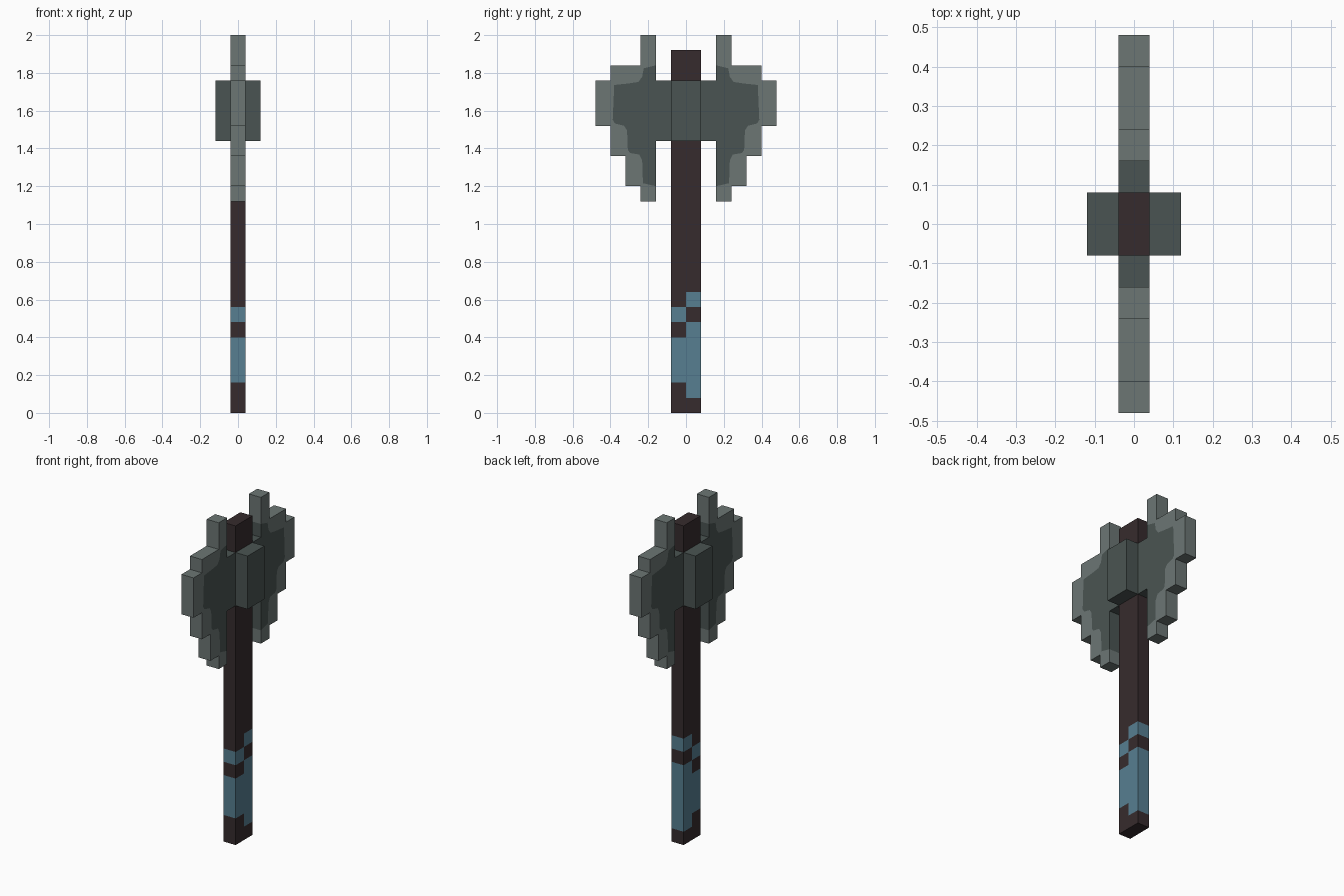
import bpy
import bmesh

cube = bpy.data.objects.get("Cube")
if cube:
    bpy.data.objects.remove(cube, do_unlink=True)


def material(name, hex_code):
    srgb = [int(hex_code[i:i + 2], 16) / 255 for i in (0, 2, 4)]
    colour = [((c + 0.055) / 1.055) ** 2.4 for c in srgb] + [1]
    mat = bpy.data.materials.new(name)
    mat.use_nodes = True
    mat.diffuse_color = colour
    mat.node_tree.nodes["Principled BSDF"].inputs["Base Color"].default_value = colour
    return mat


dark_steel = material("dark steel", "4A5452")
light_steel = material("light steel", "6C7674")
dark_wood = material("dark wood", "362B2D")
blue_wrap = material("blue wrap", "577F91")


def finish(name, bm, mats):
    bmesh.ops.recalc_face_normals(bm, faces=bm.faces)
    mesh = bpy.data.meshes.new(name)
    bm.to_mesh(mesh)
    bm.free()
    for mat in mats:
        mesh.materials.append(mat)
    obj = bpy.data.objects.new(name, mesh)
    bpy.context.collection.objects.link(obj)
    return obj


def box(half_x, half_y, bottom, top):
    bm = bmesh.new()
    bmesh.ops.create_cube(bm, size=1)
    for v in bm.verts:
        v.co.x *= 2 * half_x
        v.co.y *= 2 * half_y
        v.co.z = bottom + (v.co.z + 0.5) * (top - bottom)
    return bm


# Handle, cut into bands for the staggered wrap
U = 0.08
bm = box(U / 2, U, 0, 24 * U)
cuts = [((0, 0, k * U), (0, 0, 1)) for k in (1, 2, 5, 6, 7, 8)] + [((0, 0, 0), (0, 1, 0))]
for point, normal in cuts:
    bmesh.ops.bisect_plane(bm, geom=bm.verts[:] + bm.edges[:] + bm.faces[:],
                           plane_co=point, plane_no=normal)
for f in bm.faces:
    c = f.calc_center_median()
    row = c.z / U - (1 if c.y < 0 else 0)
    if c.y < 0:
        wrapped = 2 < c.z / U < 5 or 6 < c.z / U < 7
    else:
        wrapped = 1 < c.z / U < 6 or 7 < c.z / U < 8
    f.material_index = int(wrapped and abs(f.normal.z) < 0.5)
finish("handle", bm, [dark_wood, blue_wrap])

# Block that clamps the blades to the handle
finish("head_block", box(1.5 * U, U, 18 * U, 22 * U), [dark_steel])

# Blades: dark core and light stepped edge, as (y, z) outlines in grid units
core = [(2, 23), (2.8, 22.8), (2.9, 22.25), (3.15, 21.9), (3.8, 21.8), (4.75, 21.7),
        (4.85, 19.4), (4.7, 19.15), (4.1, 19), (3.9, 18.7), (3.85, 17.4), (3.7, 17.2),
        (3.1, 17.1), (2.9, 16.7), (2.85, 15.2), (2, 15)]
neck = [(2, 18), (1, 18), (1, 22), (2, 22)]
edge = [(2, 14), (3, 14), (3, 15), (4, 15), (4, 17), (5, 17), (5, 19), (6, 19),
        (6, 22), (5, 22), (5, 23), (3, 23), (3, 25), (2, 25)]
bm = bmesh.new()
points = {p: bm.verts.new((-U / 2, p[0] * U, p[1] * U)) for p in core + neck + edge}
bm.faces.new([points[p] for p in core + neck])
bm.faces.new([points[p] for p in core + edge]).material_index = 1
bmesh.ops.recalc_face_normals(bm, faces=bm.faces)
new = bmesh.ops.extrude_face_region(bm, geom=bm.faces[:], use_keep_orig=True)["geom"]
bmesh.ops.translate(bm, vec=(U, 0, 0),
                    verts=[g for g in new if isinstance(g, bmesh.types.BMVert)])
bm.normal_update()
for f in bm.faces:
    if abs(f.normal.x) < 0.5:
        c = f.calc_center_median()
        f.material_index = 0 if c.y < 2.1 * U and 15 * U < c.z < 23 * U else 1
blades = finish("blades", bm, [dark_steel, light_steel])
mirror = blades.modifiers.new("mirror", 'MIRROR')
mirror.use_axis = (False, True, False)
mirror.use_mirror_merge = False
